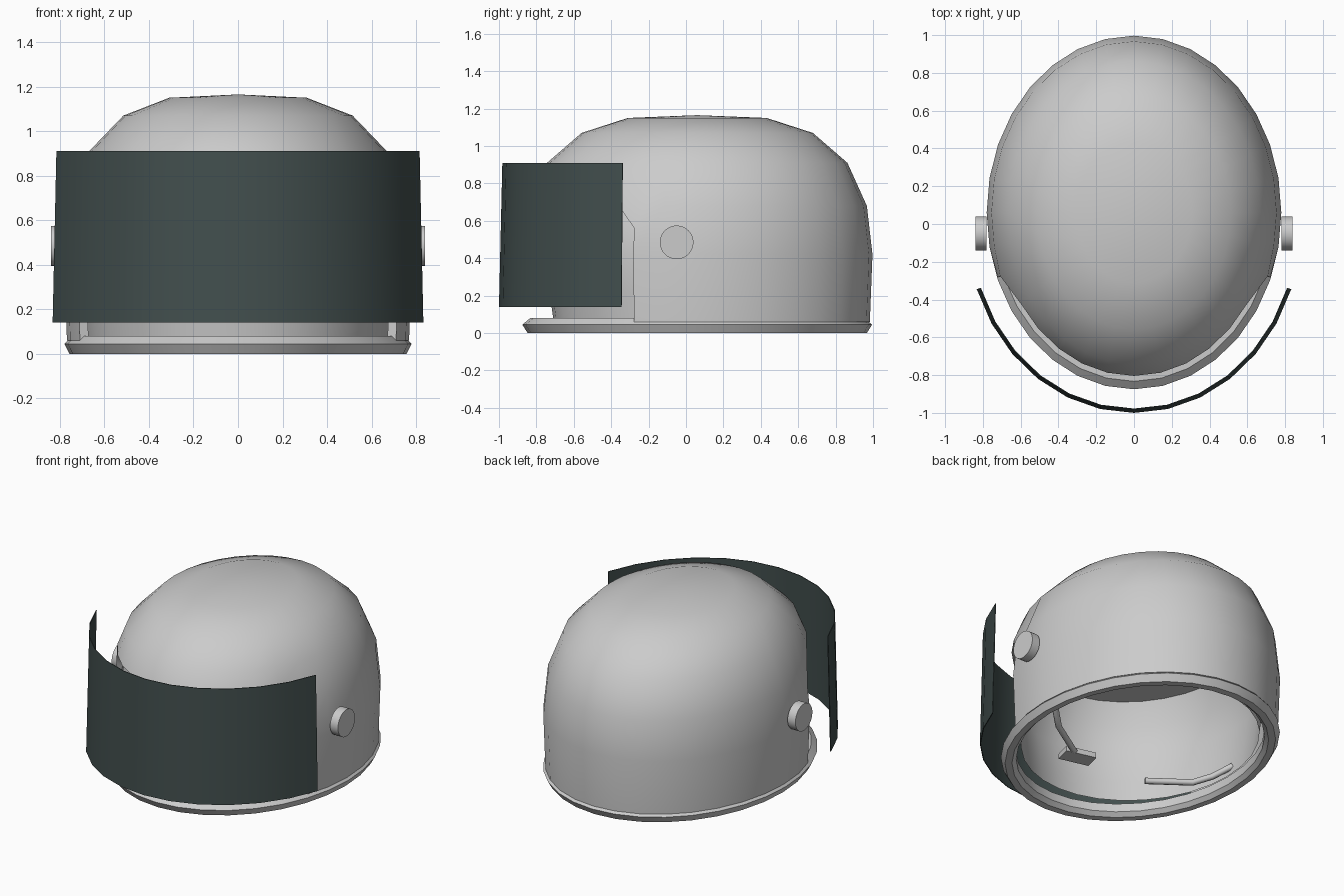
import bpy, bmesh, math

if "Cube" in bpy.data.objects:
    bpy.data.objects.remove(bpy.data.objects["Cube"])

RX, RY, CY, N = 0.78, 0.937, 0.06, 32


def material(name, rgb):
    m = bpy.data.materials.new(name)
    m.diffuse_color = (*rgb, 1)
    m.use_nodes = True
    m.node_tree.nodes["Principled BSDF"].inputs["Base Color"].default_value = m.diffuse_color
    return m


GREY = material("light_grey", (0.6, 0.6, 0.6))
DARK = material("dark_visor_green", (0.055, 0.078, 0.076))


def finish(name, bm, mat, angle=35, thickness=0):
    bmesh.ops.recalc_face_normals(bm, faces=bm.faces)
    me = bpy.data.meshes.new(name)
    bm.to_mesh(me)
    bm.free()
    ob = bpy.data.objects.new(name, me)
    bpy.context.collection.objects.link(ob)
    me.materials.append(mat)
    bpy.ops.object.select_all(action='DESELECT')
    bpy.context.view_layer.objects.active = ob
    ob.select_set(True)
    if thickness:
        m = ob.modifiers.new("thickness", 'SOLIDIFY')
        m.thickness, m.offset = thickness, -1
        bpy.ops.object.modifier_apply(modifier=m.name)
    bpy.ops.object.shade_smooth_by_angle(angle=math.radians(angle))
    return ob


def oval(bm, rx, ry, z):
    """One ring of points; column 0 is the middle of the front."""
    return [bm.verts.new((rx * math.sin(2 * math.pi * i / N),
                          CY - ry * math.cos(2 * math.pi * i / N), z)) for i in range(N)]


def bridge(bm, a, b, keep=lambda i: True):
    for i in range(len(a)):
        j = (i + 1) % len(a)
        if keep(i):
            bm.faces.new((a[i], a[j], b[j], b[i]))


# Dome profile: (radius fraction, height)
DOME = [(0.985, 0.06), (1.0, 0.42), (0.968, 0.68), (0.857, 0.91), (0.66, 1.07), (0.396, 1.15)]


def radius_at(z):
    for (r0, z0), (r1, z1) in zip(DOME, DOME[1:]):
        if z <= z1:
            return r0 + (r1 - r0) * (z - z0) / (z1 - z0)
    return DOME[-1][0]


# Outer shell with a face opening
bm = bmesh.new()
SIDE = 6                                    # opening spans six columns each way
BROW = {6: 0.56, 5: 0.77, 4: 0.775}
rings = []
for k, (r, z) in enumerate(DOME):
    ring = oval(bm, RX * r, RY * r, z)
    for i, v in enumerate(ring):
        d = min(i, N - i)
        if k == 2 and d <= SIDE:            # bend this ring along the brow edge
            v.co.z = BROW.get(d, 0.775)
            s = radius_at(v.co.z) / r
            v.co.x *= s
            v.co.y = CY + (v.co.y - CY) * s
        if k <= 2 and d == SIDE:            # upright edge of the opening
            v.co.y += 0.016
    rings.append(ring)
for k in range(len(rings) - 1):
    bridge(bm, rings[k], rings[k + 1],
           lambda i: k >= 2 or SIDE <= i < N - SIDE)
top = bm.verts.new((0, CY, 1.165))
for i in range(N):
    bm.faces.new((rings[-1][i], rings[-1][(i + 1) % N], top))
bmesh.ops.delete(bm, geom=[v for v in bm.verts if not v.link_faces], context='VERTS')
finish("outer_shell", bm, GREY, 50, 0.04)

# Inner bubble behind the opening, closed by a flat ceiling
bm = bmesh.new()
prev = None
for rx, ry, z in [(0.69, 0.77, 0.08), (0.705, 0.79, 0.22), (0.725, 0.82, 0.42),
                  (0.70, 0.80, 0.60), (0.64, 0.74, 0.75)]:
    ring = oval(bm, rx, ry, z)
    if prev:
        bridge(bm, prev, ring)
    prev = ring
bm.faces.new(prev)
finish("inner_bubble", bm, GREY, 40)

# Neck rim
bm = bmesh.new()
rim = [oval(bm, RX * r, 0.935 * r, z) for r, z in
       [(0.97, 0), (1.0, 0.045), (0.955, 0.08), (0.89, 0.08), (0.89, 0.025), (0.92, 0)]]
for a, b in zip(rim, rim[1:] + rim[:1]):
    bridge(bm, a, b)
finish("neck_rim", bm, GREY, 25)

# Curved visor standing off the front: a thin closed section swept round
bm = bmesh.new()
T = 0.005
sections = []
for k in range(-6, 7):
    a = math.radians(70 * k / 6)
    sections.append([bm.verts.new((rx * math.sin(a), -0.005 - ry * math.cos(a), z))
                     for rx, ry, z in [(0.886, 0.995, 0.14), (0.868, 0.977, 0.91),
                                       (0.868 - T, 0.977 - T, 0.91), (0.886 - T, 0.995 - T, 0.14)]])
for a, b in zip(sections, sections[1:]):
    bridge(bm, a, b)
bm.faces.new(sections[0])
bm.faces.new(sections[-1])
finish("visor", bm, DARK)

# Pivot knobs and microphone arms
for s, side in ((1, "right"), (-1, "left")):
    bpy.ops.mesh.primitive_cylinder_add(vertices=32, radius=0.09, depth=0.058,
                                        location=(s * 0.81, -0.05, 0.485),
                                        rotation=(0, math.pi / 2, 0))
    knob = bpy.context.object
    knob.name = side + "_knob"
    knob.data.materials.append(GREY)
    bpy.ops.object.shade_smooth_by_angle(angle=math.radians(35))

    cu = bpy.data.curves.new(side + "_microphone_arm", 'CURVE')
    cu.dimensions, cu.bevel_depth, cu.bevel_resolution = '3D', 0.02, 2
    cu.use_fill_caps = True
    sp = cu.splines.new('POLY')
    pts = [(0.70, 0.10, 0.14), (0.62, 0.0, 0.08), (0.53, -0.08, 0.04), (0.28, -0.23, 0.025)]
    sp.points.add(len(pts) - 1)
    for p, (x, y, z) in zip(sp.points, pts):
        p.co = (s * x, y, z, 1)
    arm = bpy.data.objects.new(cu.name, cu)
    bpy.context.collection.objects.link(arm)
    cu.materials.append(GREY)

# Microphone block
bpy.ops.mesh.primitive_cube_add(size=1, location=(0.23, -0.26, 0.025), rotation=(0, 0, -0.25))
mic = bpy.context.object
mic.name = "microphone"
mic.scale = (0.20, 0.11, 0.035)
mic.data.materials.append(GREY)
